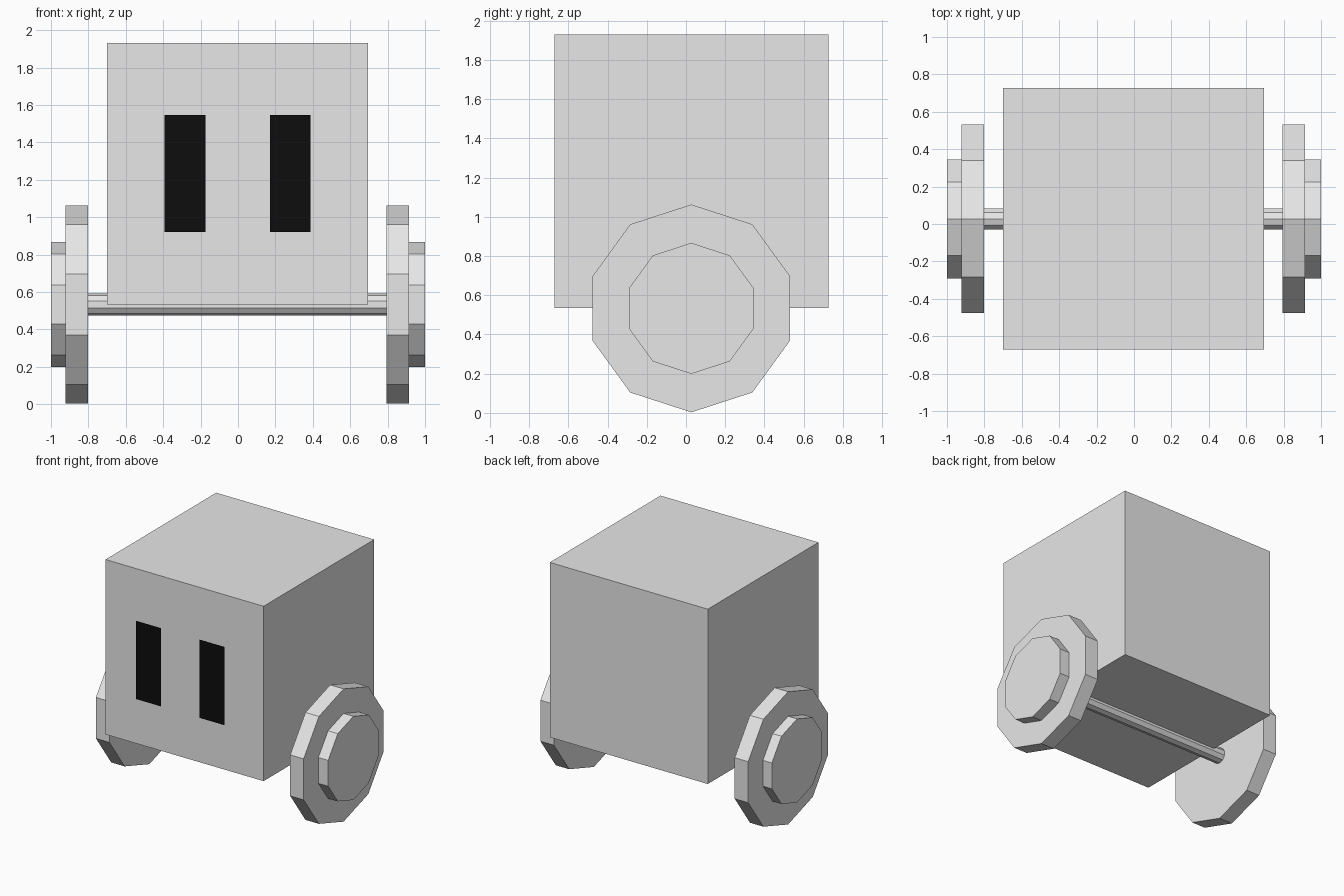
import bpy, bmesh, math
from mathutils import Matrix, Vector

if "Cube" in bpy.data.objects:
    bpy.data.objects.remove(bpy.data.objects["Cube"])


def material(name, value):
    m = bpy.data.materials.new(name)
    m.diffuse_color = (value, value, value, 1)
    m.use_nodes = True
    m.node_tree.nodes["Principled BSDF"].inputs["Base Color"].default_value = m.diffuse_color
    return m


GREY = material("light grey", 0.8)
BLACK = material("black", 0.004)
AXIS_Y, AXIS_Z = 0.027, 0.533   # shared wheel axis


def finish(name, bm, mat):
    mesh = bpy.data.meshes.new(name)
    bm.to_mesh(mesh)
    bm.free()
    mesh.materials.append(mat)
    obj = bpy.data.objects.new(name, mesh)
    bpy.context.collection.objects.link(obj)
    return obj


def disc(name, x0, x1, radius):
    """Ten-sided cylinder along x with a corner pointing straight up."""
    bm = bmesh.new()
    ring = [bm.verts.new((x0, AXIS_Y + radius * math.sin(i * math.tau / 10),
                          AXIS_Z + radius * math.cos(i * math.tau / 10)))
            for i in range(10)]
    face = bm.faces.new(ring)
    ext = bmesh.ops.extrude_face_region(bm, geom=[face], use_keep_orig=True)
    moved = [g for g in ext["geom"] if isinstance(g, bmesh.types.BMVert)]
    bmesh.ops.translate(bm, verts=moved, vec=(x1 - x0, 0, 0))
    bmesh.ops.recalc_face_normals(bm, faces=bm.faces)
    return finish(name, bm, GREY)


# Cube body
bm = bmesh.new()
bmesh.ops.create_cube(bm, size=1.396,
                      matrix=Matrix.Translation((-0.003, 0.028, 1.232)))
finish("body", bm, GREY)

# Axle under the body
disc("axle", -0.802, 0.795, 0.06)

# Wheels with smaller outer hubs
for side, inner, mid, outer in (("left", -0.802, -0.921, -1.0),
                                ("right", 0.795, 0.914, 1.0)):
    disc(side + "_wheel", inner, mid, 0.53)
    disc(side + "_hub", mid, outer, 0.334)

# Eye plates floating just in front of the body
for side, x0, x1 in (("left", -0.393, -0.174), ("right", 0.17, 0.388)):
    bm = bmesh.new()
    bm.faces.new([bm.verts.new(Vector((x, -0.726, z)))
                  for x, z in ((x0, 0.92), (x1, 0.92), (x1, 1.545), (x0, 1.545))])
    finish(side + "_eye", bm, BLACK)
